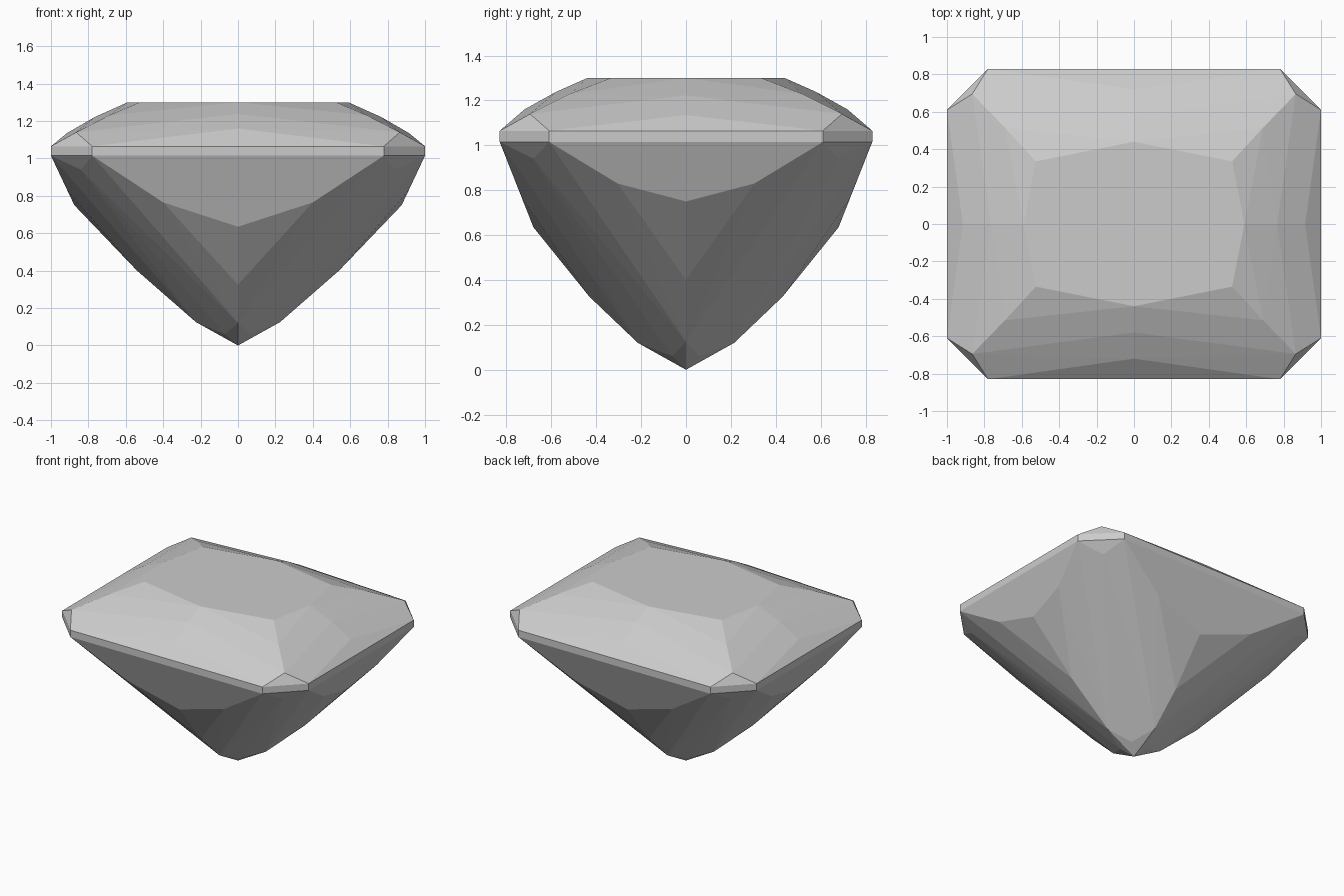
import bpy
import bmesh

# Remove the default object
cube = bpy.data.objects.get("Cube")
if cube:
    bpy.data.objects.remove(cube, do_unlink=True)

# One flat grey for the whole stone
grey = bpy.data.materials.new("stone_grey")
grey.use_nodes = True
colour = (0.6, 0.6, 0.6, 1.0)
grey.diffuse_color = colour
grey.node_tree.nodes["Principled BSDF"].inputs["Base Color"].default_value = colour

# Facet corners of one quarter of the stone
crown = [
    (0.59, 0, 1.30), (0, 0.44, 1.30), (0.525, 0.335, 1.30),      # table
    (0.765, 0, 1.222), (0, 0.58, 1.238), (0.69, 0.515, 1.23),    # upper step
    (0.915, 0, 1.135), (0, 0.72, 1.16), (0.865, 0.695, 1.14),    # lower step
]
girdle = [(x, y, z) for z in (1.015, 1.065) for x, y in ((0.78, 0.83), (1.0, 0.61))]
pavilion = [
    (0.84, 0.68, 0.94),                                          # corner kite
    (0.40, 0.731, 0.765), (0, 0.68, 0.635),                      # front kite
    (0.913, 0.305, 0.83), (0.875, 0, 0.75),                      # side kite
    (0, 0.43, 0.325), (0.54, 0, 0.40),                           # middle points
    (0, 0.215, 0.12), (0.225, 0, 0.125),                         # low points
    (0.07, 0.06, 0.06), (0, 0, 0),                               # tip
]

# Mirror the quarter and wrap flat facets round it
points = {(sx * x + 0.0, sy * y + 0.0, z)
          for x, y, z in crown + girdle + pavilion
          for sx in (1, -1) for sy in (1, -1)}
bm = bmesh.new()
for p in sorted(points):
    bm.verts.new(p)
bmesh.ops.convex_hull(bm, input=bm.verts[:])
bmesh.ops.delete(bm, geom=[v for v in bm.verts if not v.link_faces], context="VERTS")
bmesh.ops.dissolve_limit(bm, angle_limit=0.01, verts=bm.verts[:], edges=bm.edges[:])
bmesh.ops.recalc_face_normals(bm, faces=bm.faces[:])

mesh = bpy.data.meshes.new("cut_gemstone")
bm.to_mesh(mesh)
bm.free()
mesh.materials.append(grey)
gem = bpy.data.objects.new("cut_gemstone", mesh)
bpy.context.scene.collection.objects.link(gem)
